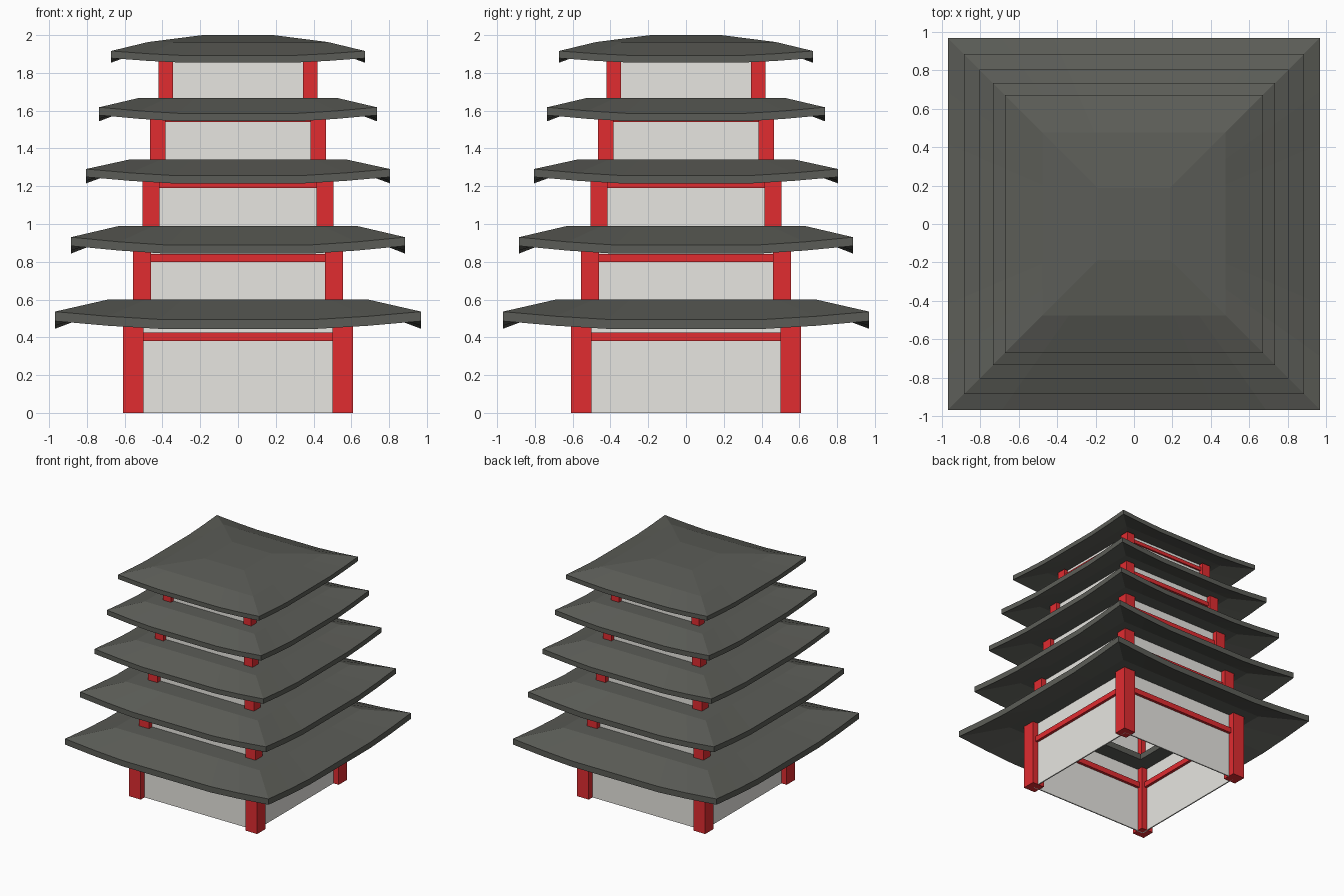
import bpy, bmesh
from mathutils import Matrix

if "Cube" in bpy.data.objects:
    bpy.data.objects.remove(bpy.data.objects["Cube"])


def material(name, rgb):
    m = bpy.data.materials.new(name)
    m.diffuse_color = (*rgb, 1)
    m.use_nodes = True
    m.node_tree.nodes["Principled BSDF"].inputs["Base Color"].default_value = m.diffuse_color
    return m


ROOF = material("slate", (0.105, 0.108, 0.095))
WALL = material("plaster", (0.8, 0.79, 0.75))
RED = material("red_paint", (0.75, 0.025, 0.03))


def finish(bm, name, mat):
    bmesh.ops.recalc_face_normals(bm, faces=bm.faces)
    me = bpy.data.meshes.new(name)
    bm.to_mesh(me)
    bm.free()
    me.materials.append(mat)
    ob = bpy.data.objects.new(name, me)
    bpy.context.collection.objects.link(ob)


def add_box(bm, centre, size, turn=0):
    mat = (Matrix.Rotation(turn, 4, 'Z') @ Matrix.Translation(centre)
           @ Matrix.Diagonal((*size, 1)))
    bmesh.ops.create_cube(bm, size=1, matrix=mat)


def four_sides(name, mat, dist, width, depth, z0, z1):
    # one panel repeated on the four sides of a tier
    bm = bmesh.new()
    for k in range(4):
        add_box(bm, (0, -dist, (z0 + z1) / 2), (width, depth, z1 - z0), k * 1.5707963)
    finish(bm, name, mat)


def corner_posts(name, c, w, z0, z1):
    bm = bmesh.new()
    for sx in (-1, 1):
        for sy in (-1, 1):
            add_box(bm, (sx * c, sy * c, (z0 + z1) / 2), (w, w, z1 - z0))
    finish(bm, name, RED)


def roof(name, half, rings, thick, lift, closed):
    # square rings of points, eaves lifted toward the corners
    steps = [(-1, 1), (-.71, .4), (-.43, 0), (.43, 0), (.71, .4)]
    bm = bmesh.new()

    def ring(r, z, up):
        out = []
        for k in range(4):
            for u, l in steps:
                x, y = u * r * half, -r * half
                for _ in range(k):
                    x, y = -y, x
                out.append(bm.verts.new((x, y, z + l * up)))
        return out

    top = [ring(r, z, lift if i == 0 else 0) for i, (r, z) in enumerate(rings)]
    low = [ring(r, z - thick, lift if i == 0 else 0) for i, (r, z) in enumerate(rings)]
    loops = top + low[::-1]
    if not closed:
        loops.append(top[0])
    else:
        bm.faces.new(top[-1])
        bm.faces.new(low[-1])
    n = len(rings)

    def bridge(a, b):
        for i in range(len(a)):
            j = (i + 1) % len(a)
            bm.faces.new((a[i], a[j], b[j], b[i]))

    for a, b in zip(top, top[1:]):
        bridge(a, b)
    for a, b in zip(low, low[1:]):
        bridge(a, b)
    bridge(top[0], low[0])
    if not closed:
        bridge(top[-1], low[-1])
    finish(bm, name, ROOF)


# post outer, post inner, base z, beam bottom, beam top,
# roof half width, eave underside z, thickness, corner lift, shoulder z
TIERS = [
    (.61, .50, 0, .38, .425, .97, .445, .050, .041, .600),
    (.555, .46, .58, .80, .84, .885, .843, .046, .041, .990),
    (.505, .415, .97, 1.19, 1.225, .805, 1.215, .042, .034, 1.342),
    (.465, .385, 1.325, 1.54, 1.575, .735, 1.544, .042, .032, 1.668),
    (.42, .345, 1.65, 1.865, 1.895, .672, 1.854, .038, .024, 1.963),
]

for i, (po, pi, z0, b0, b1, half, eave, th, lift, sh) in enumerate(TIERS, 1):
    c, w, top = (po + pi) / 2, po - pi, sh - th
    corner_posts(f"corner_posts_{i}", c, w, z0, top)
    four_sides(f"walls_{i}", WALL, c, 2 * c, .01, z0, top)
    four_sides(f"beams_{i}", RED, c, 2 * c, w * .5, b0, b1)
    last = i == 5
    rings = [(1, eave + th), (.71, sh), (.28, 2.0) if last else (.43, sh)]
    roof(f"roof_{i}", half, rings, th, lift, last)
